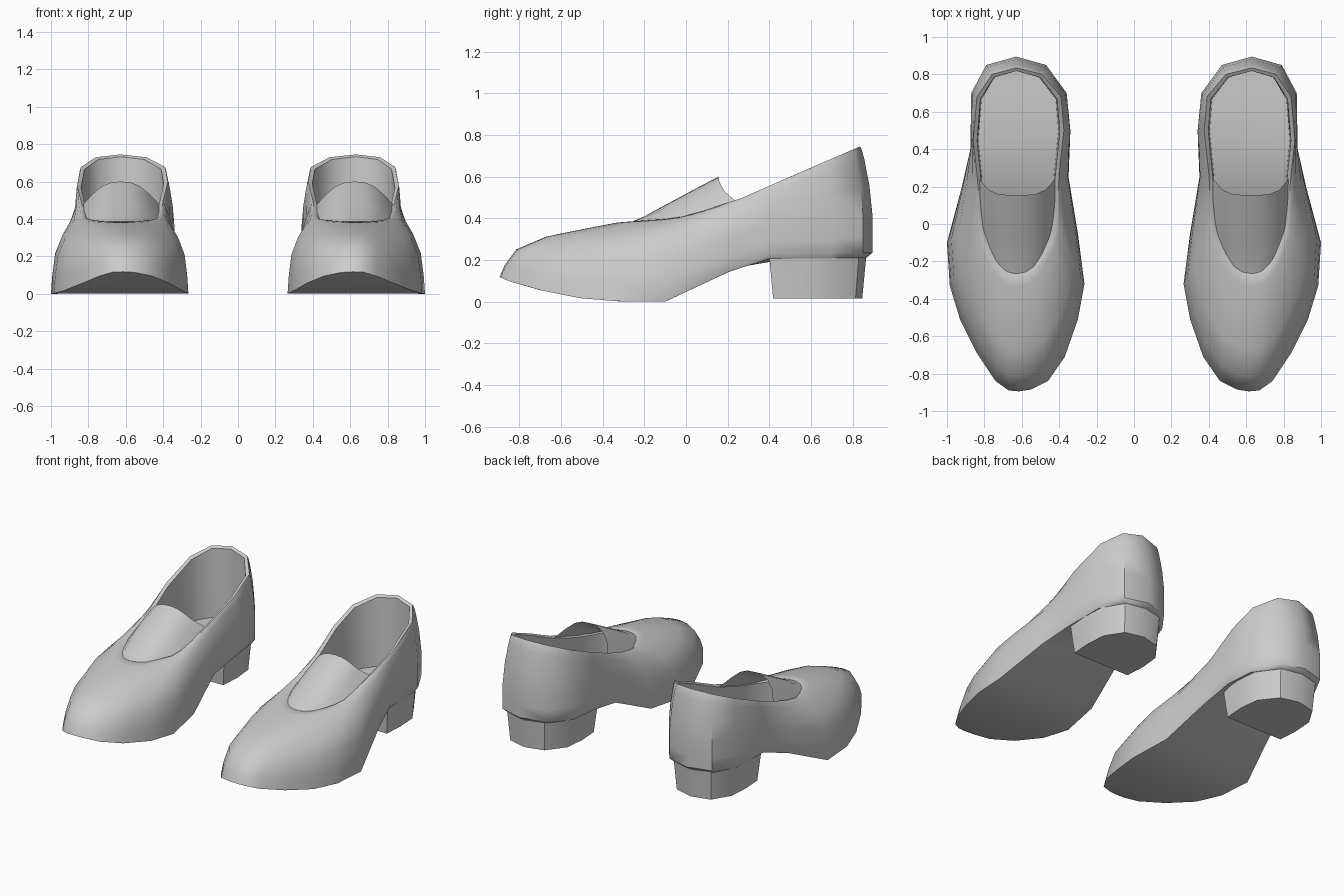
import bpy
import bmesh

cube = bpy.data.objects.get("Cube")
if cube:
    bpy.data.objects.remove(cube, do_unlink=True)

grey = bpy.data.materials.new("shoe grey")
grey.use_nodes = True
COLOUR = (0.6, 0.6, 0.6, 1)
grey.diffuse_color = COLOUR
grey.node_tree.nodes["Principled BSDF"].inputs["Base Color"].default_value = COLOUR

# Plan outlines, from the toe along the inner side to the heel and back
SOLE = [(.615, -.895), (.55, -.885), (.46, -.84), (.37, -.71), (.3, -.51), (.265, -.32),
        (.3, -.05), (.35, .25), (.34, .5), (.36, .7), (.47, .85), (.63, .895),
        (.79, .85), (.87, .7), (.875, .4), (.92, .2), (1, -.1), (.985, -.33),
        (.93, -.51), (.84, -.69), (.74, -.84), (.67, -.89)]
RIM = [(.63, -.27), (.58, -.26), (.53, -.23), (.48, -.15), (.44, -.08), (.42, 0),
       (.41, .1), (.4, .27), (.375, .5), (.39, .68), (.49, .8), (.63, .835),
       (.76, .8), (.84, .68), (.86, .45), (.84, .27), (.825, .08), (.815, -.02),
       (.79, -.1), (.76, -.17), (.72, -.23), (.68, -.26)]
# Side profiles as (y, z)
SOLE_Z = [(-.9, .12), (-.84, .095), (-.7, .055), (-.5, .015), (-.3, 0), (-.1, 0),
          (.05, .07), (.25, .165), (.4, .205), (.9, .21)]
RIM_Z = [(-.27, .385), (-.05, .4), (.1, .44), (.25, .49), (.5, .6), (.835, .745)]
# Wall shape as (inward, upward) fractions, for the front and for the heel
WALL_FRONT = [(.04, .22), (.13, .5), (.36, .73), (.7, .89), (.9, .98)]
WALL_HEEL = [(0, .15), (0, .36), (.25, .64), (.65, .88), (.85, .97)]


def mix(a, b, t):
    return a + (b - a) * t


def ramp(y, low, high):
    return min(1, max(0, (y - low) / (high - low)))


def profile(points, y):
    for (y0, z0), (y1, z1) in zip(points, points[1:]):
        if y <= y1:
            return mix(z0, z1, ramp(y, y0, y1))
    return points[-1][1]


def bridge(bm, rings):
    for a, b in zip(rings, rings[1:]):
        for i in range(len(a)):
            j = (i + 1) % len(a)
            bm.faces.new((a[i], a[j], b[j], b[i]))


def cap(bm, ring):
    # Fill a symmetric outline with strips across its width
    n = len(ring)
    for i in range(n // 2):
        quad = [ring[i], ring[i + 1], ring[n - i - 1], ring[(n - i) % n]]
        bm.faces.new(list(dict.fromkeys(quad)))


def finish(bm, name, side, angle, closed=True):
    for v in bm.verts:
        v.co.x *= side
    if closed:
        bmesh.ops.recalc_face_normals(bm, faces=bm.faces)
    elif side < 0:
        bmesh.ops.reverse_faces(bm, faces=bm.faces)
    mesh = bpy.data.meshes.new(name)
    bm.to_mesh(mesh)
    bm.free()
    mesh.materials.append(grey)
    obj = bpy.data.objects.new(name, mesh)
    bpy.context.collection.objects.link(obj)
    bpy.ops.object.select_all(action='DESELECT')
    obj.select_set(True)
    bpy.context.view_layer.objects.active = obj
    bpy.ops.object.shade_smooth_by_angle(angle=angle)


def build_upper(label, side):
    bm = bmesh.new()
    bottom, edge, rim, lining, insole = [], [], [], [], []
    walls = [[] for _ in WALL_FRONT]
    for (sx, sy), (rx, ry) in zip(SOLE, RIM):
        heel = ramp(sy, .1, .4)
        sz = profile(SOLE_Z, sy)
        ez = sz + .025 * heel
        rz = profile(RIM_Z, ry)
        # Sole, slightly inset under the heel
        shrink = 1 - .05 * heel
        bottom.append((mix(.62, sx, shrink), mix(.3, sy, shrink), sz))
        edge.append((sx, sy, ez))
        # Wall rising from the sole to the rim
        back = ramp(sy, -.1, .6)
        for ring, (f0, g0), (f1, g1) in zip(walls, WALL_FRONT, WALL_HEEL):
            f, g = mix(f0, f1, back), mix(g0, g1, back)
            ring.append((mix(sx, rx, f), mix(sy, ry, f), mix(ez, rz, g)))
        rim.append((rx, ry, rz))
        # Lining and insole
        lx, ly = mix(.625, rx, .91), mix(.27, ry, .97)
        lining.append((lx, ly, rz - .012))
        insole.append((mix(.625, lx, .97), ly, profile(SOLE_Z, ly) + .04))
    rings = [[bm.verts.new(p) for p in r]
             for r in (bottom, edge, *walls, rim, lining, insole)]
    bridge(bm, rings)
    cap(bm, rings[0])
    cap(bm, rings[-1])
    finish(bm, label + "_shoe_upper", side, .8)


def build_heel(label, side):
    outline = [(.385, .4), (.375, .55), (.39, .7), (.49, .83), (.63, .865),
               (.77, .83), (.85, .7), (.86, .55), (.85, .4)]
    bm = bmesh.new()
    top = [bm.verts.new((x, y, .215)) for x, y in outline]
    base = [bm.verts.new((mix(.625, x, .92), mix(.63, y, .92), .015)) for x, y in outline]
    bridge(bm, [top, base])
    bm.faces.new(top)
    bm.faces.new(base)
    finish(bm, label + "_heel_block", side, .6)


def build_tongue(label, side):
    # Arched sheet rising out of the front of the opening
    bm = bmesh.new()
    rows = []
    for y, half, crown in [(-.27, .07, .38), (-.2, .13, .41), (-.08, .185, .475),
                           (.05, .203, .545), (.155, .205, .6)]:
        row = []
        for k in range(-4, 5):
            u = k / 4
            vy = y + .09 * u ** 4 * ramp(y, -.27, .155)
            low = profile(RIM_Z, vy) - .012
            z = mix(crown, low, abs(u) ** 2.6)
            row.append(bm.verts.new((.625 + half * u, vy, z)))
        rows.append(row)
    for a, b in zip(rows, rows[1:]):
        for i in range(len(a) - 1):
            bm.faces.new((a[i], a[i + 1], b[i + 1], b[i]))
    finish(bm, label + "_tongue", side, 1, closed=False)


for label, side in (("left", 1), ("right", -1)):
    build_upper(label, side)
    build_heel(label, side)
    build_tongue(label, side)
